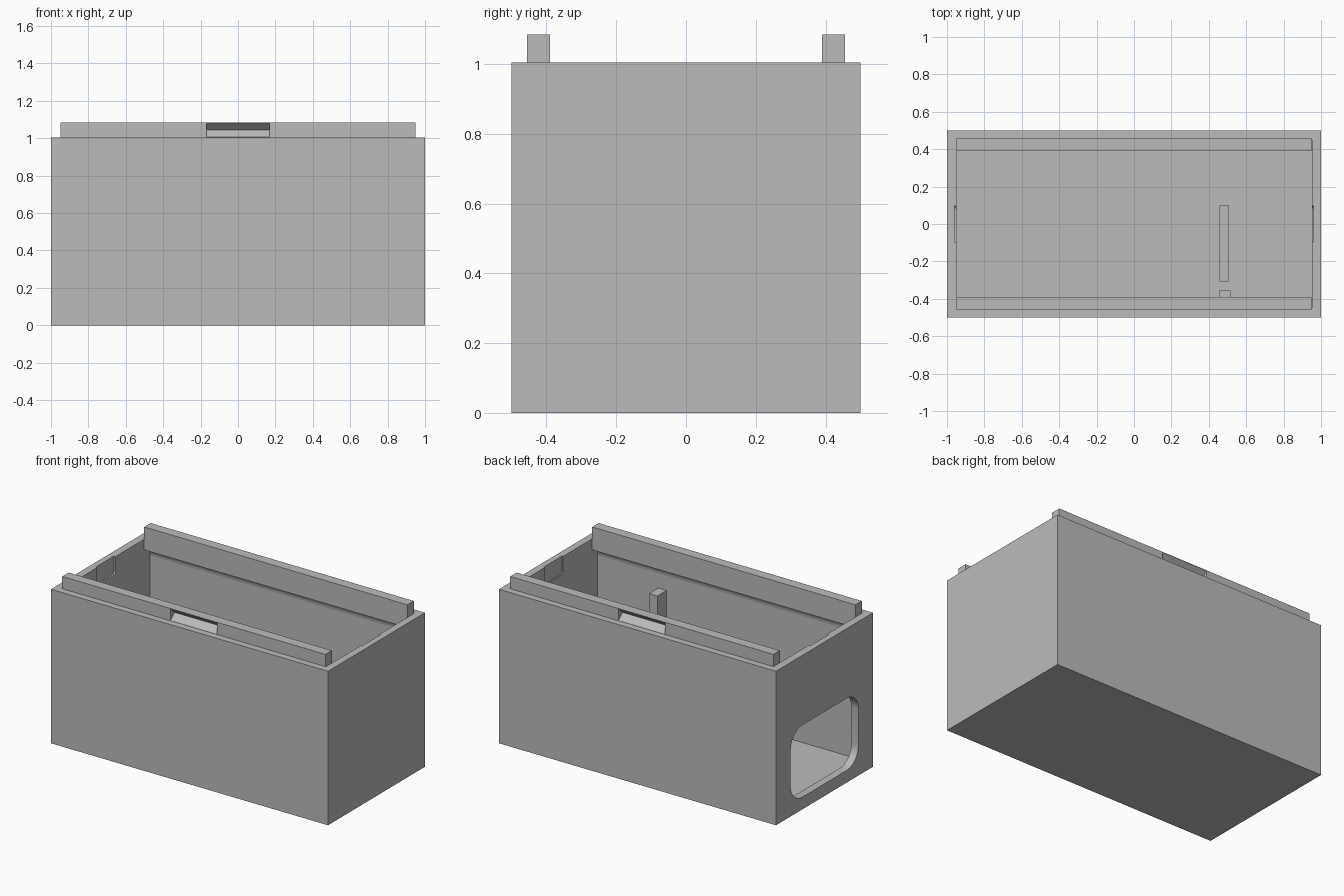
import bpy, bmesh, math

cube = bpy.data.objects.get("Cube")
if cube:
    bpy.data.objects.remove(cube, do_unlink=True)

# Single grey plastic
grey = bpy.data.materials.new("plain grey")
grey.use_nodes = True
colour = (0.5, 0.5, 0.5, 1)
grey.diffuse_color = colour
grey.node_tree.nodes["Principled BSDF"].inputs["Base Color"].default_value = colour


def prism(name, outline, x0, x1):
    """Extrude a (y, z) outline along x."""
    bm = bmesh.new()
    face = bm.faces.new([bm.verts.new((x0, y, z)) for y, z in outline])
    ext = bmesh.ops.extrude_face_region(bm, geom=[face])
    verts = [g for g in ext["geom"] if isinstance(g, bmesh.types.BMVert)]
    bmesh.ops.translate(bm, verts=verts, vec=(x1 - x0, 0, 0))
    bmesh.ops.recalc_face_normals(bm, faces=bm.faces)
    mesh = bpy.data.meshes.new(name)
    bm.to_mesh(mesh)
    bm.free()
    mesh.materials.append(grey)
    obj = bpy.data.objects.new(name, mesh)
    bpy.context.collection.objects.link(obj)
    return obj


def rect(y0, y1, z0, z1):
    return [(y0, z0), (y1, z0), (y1, z1), (y0, z1)]


def arc(cy, cz, r, start, end, steps=8):
    angles = [math.radians(start + (end - start) * i / steps) for i in range(steps + 1)]
    return [(cy + r * math.cos(a), cz + r * math.sin(a)) for a in angles]


def rounded(y0, y1, z0, z1, r):
    return (arc(y1 - r, z1 - r, r, 0, 90) + arc(y0 + r, z1 - r, r, 90, 180)
            + arc(y0 + r, z0 + r, r, 180, 270) + arc(y1 - r, z0 + r, r, 270, 360))


def cut(obj, cutter):
    cutter.hide_render = True
    mod = obj.modifiers.new("cut", "BOOLEAN")
    mod.operation = "DIFFERENCE"
    mod.solver = "EXACT"
    mod.object = cutter
    bpy.context.view_layer.objects.active = obj
    bpy.ops.object.modifier_apply(modifier=mod.name)
    bpy.data.objects.remove(cutter, do_unlink=True)


def smooth(obj):
    bpy.ops.object.select_all(action="DESELECT")
    obj.select_set(True)
    bpy.context.view_layer.objects.active = obj
    bpy.ops.object.shade_smooth_by_angle(angle=math.radians(30))


RIM, TOP, FLOOR = 1.005, 1.085, 0.05

# Open box with an end window, finger recesses and a floor slot
body = prism("box_body", rect(-0.5, 0.5, 0, RIM), -1, 1)
cut(body, prism("cavity", rect(-0.45, 0.45, FLOOR, 1.2), -0.95, 0.953))
cut(body, prism("window", rounded(-0.35, 0.35, 0.08, 0.55, 0.12), -1.1, -0.9))
for side in (-1, 1):
    cut(body, prism("recess", rounded(-0.095, 0.095, 0.89, 1.2, 0.02),
                    side * 0.9, side * 0.961))
cut(body, prism("slot", rect(-0.305, 0.1, 0.03, 0.1), 0.46, 0.505))
smooth(body)

# Lid rails with coved undersides and a V-shaped finger groove
for side, name in ((-1, "front_rail"), (1, "back_rail")):
    profile = [(0.456, TOP), (0.39, TOP)] + arc(0.39, 0.875, 0.06, 90, 0) + [(0.456, 0.875)]
    rail = prism(name, [(side * y, z) for y, z in profile], -0.95, 0.95)
    groove = [(0.457, TOP - 0.002), (0.415, 1.044), (0.457, RIM)]
    cut(rail, prism("groove", [(side * y, z) for y, z in groove], -0.168, 0.168))
    smooth(rail)

# Upright post against the inside of the front wall
prism("inner_post", rect(-0.455, -0.355, FLOOR - 0.01, 0.78), 0.455, 0.515)
